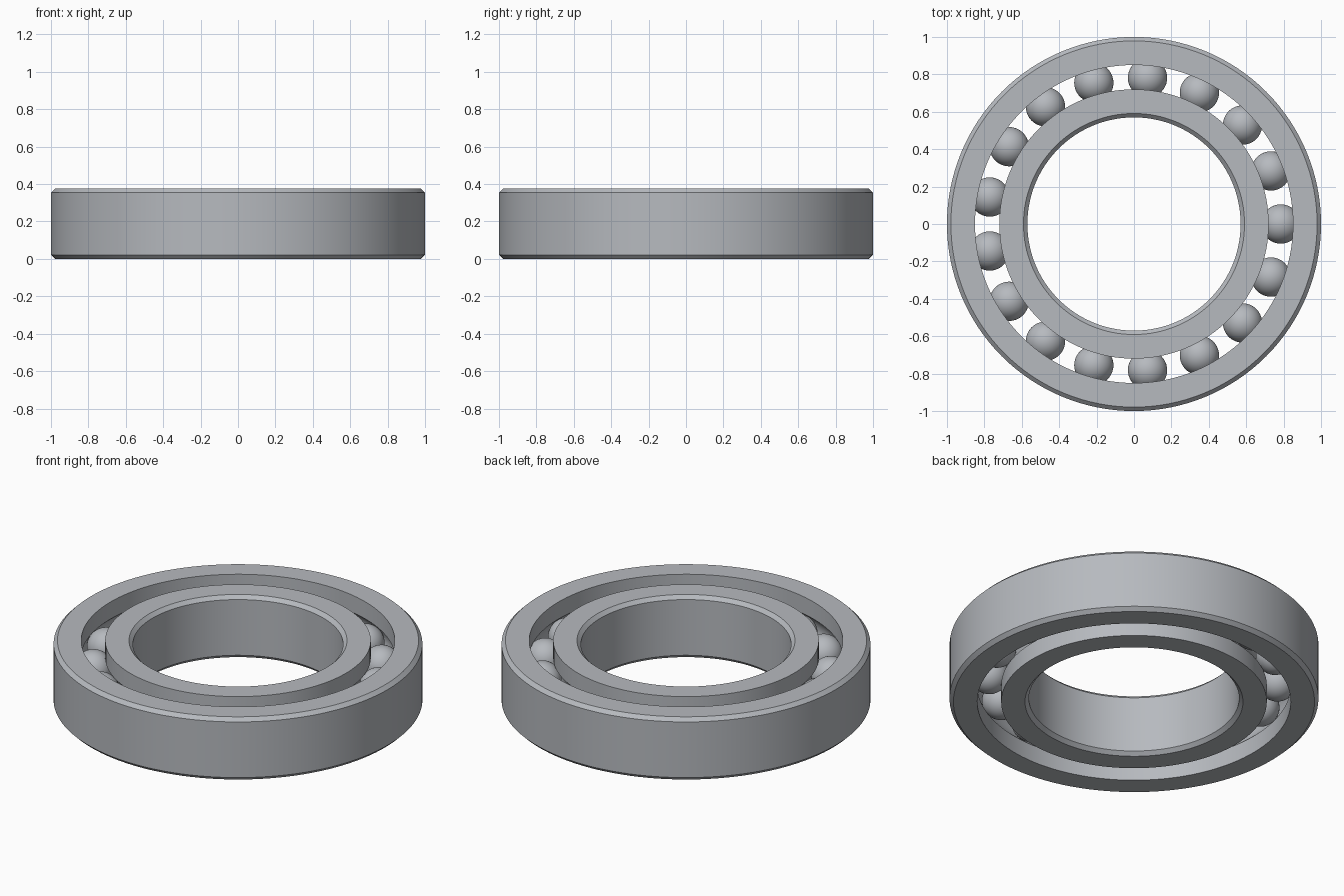
import bpy
import bmesh
from math import cos, sin, pi, asin, tau

cube = bpy.data.objects.get("Cube")
if cube:
    bpy.data.objects.remove(cube, do_unlink=True)

HEIGHT, CHAMFER = 0.375, 0.021
MID = HEIGHT / 2
PITCH, BALL_R, GROOVE_R = 0.785, 0.105, 0.107
BALLS, SIDES, GROOVE_STEPS = 17, 128, 12


def material(name, color):
    mat = bpy.data.materials.new(name)
    mat.use_nodes = True
    mat.diffuse_color = color
    mat.node_tree.nodes["Principled BSDF"].inputs["Base Color"].default_value = color
    return mat


steel = material("steel grey", (0.47, 0.49, 0.52, 1))


def finish(bm, name):
    bmesh.ops.recalc_face_normals(bm, faces=bm.faces)
    mesh = bpy.data.meshes.new(name)
    bm.to_mesh(mesh)
    bm.free()
    mesh.materials.append(steel)
    obj = bpy.data.objects.new(name, mesh)
    bpy.context.collection.objects.link(obj)
    bpy.ops.object.select_all(action="DESELECT")
    obj.select_set(True)
    bpy.context.view_layer.objects.active = obj
    return obj


def race_ring(name, plain, race):
    """Lathe a ring: chamfered wall at radius plain, ball groove in the wall at race."""
    side = 1 if race > plain else -1
    wall = [(plain + side * CHAMFER, 0), (plain, CHAMFER),
            (plain, HEIGHT - CHAMFER), (plain + side * CHAMFER, HEIGHT)]
    # Groove arc bulges from the race wall into the ring body
    half = asin((1 - ((PITCH - race) / GROOVE_R) ** 2) ** 0.5)
    arc = []
    for i in range(GROOVE_STEPS + 1):
        a = half - 2 * half * i / GROOVE_STEPS
        arc.append((PITCH - side * GROOVE_R * cos(a), MID + GROOVE_R * sin(a)))
    profile = wall + [(race, HEIGHT)] + arc + [(race, 0)]

    bm = bmesh.new()
    loops = [[bm.verts.new((r * cos(tau * s / SIDES), r * sin(tau * s / SIDES), z))
              for r, z in profile] for s in range(SIDES)]
    n = len(profile)
    for s in range(SIDES):
        here, ahead = loops[s], loops[(s + 1) % SIDES]
        for i in range(n):
            j = (i + 1) % n
            bm.faces.new((here[i], ahead[i], ahead[j], here[j]))
    finish(bm, name)
    bpy.ops.object.shade_smooth_by_angle(angle=pi / 7)


# Outer and inner rings
race_ring("outer_ring", 1.0, 0.85)
race_ring("inner_ring", 0.57, 0.72)

# Rolling balls, sharing one mesh
bm = bmesh.new()
bmesh.ops.create_uvsphere(bm, u_segments=40, v_segments=24, radius=BALL_R)
first = finish(bm, "ball_01")
bpy.ops.object.shade_smooth()
for k in range(BALLS):
    ball = first
    if k:
        ball = bpy.data.objects.new(f"ball_{k + 1:02d}", first.data)
        bpy.context.collection.objects.link(ball)
    a = tau * k / BALLS
    ball.location = (PITCH * cos(a), PITCH * sin(a), MID)
